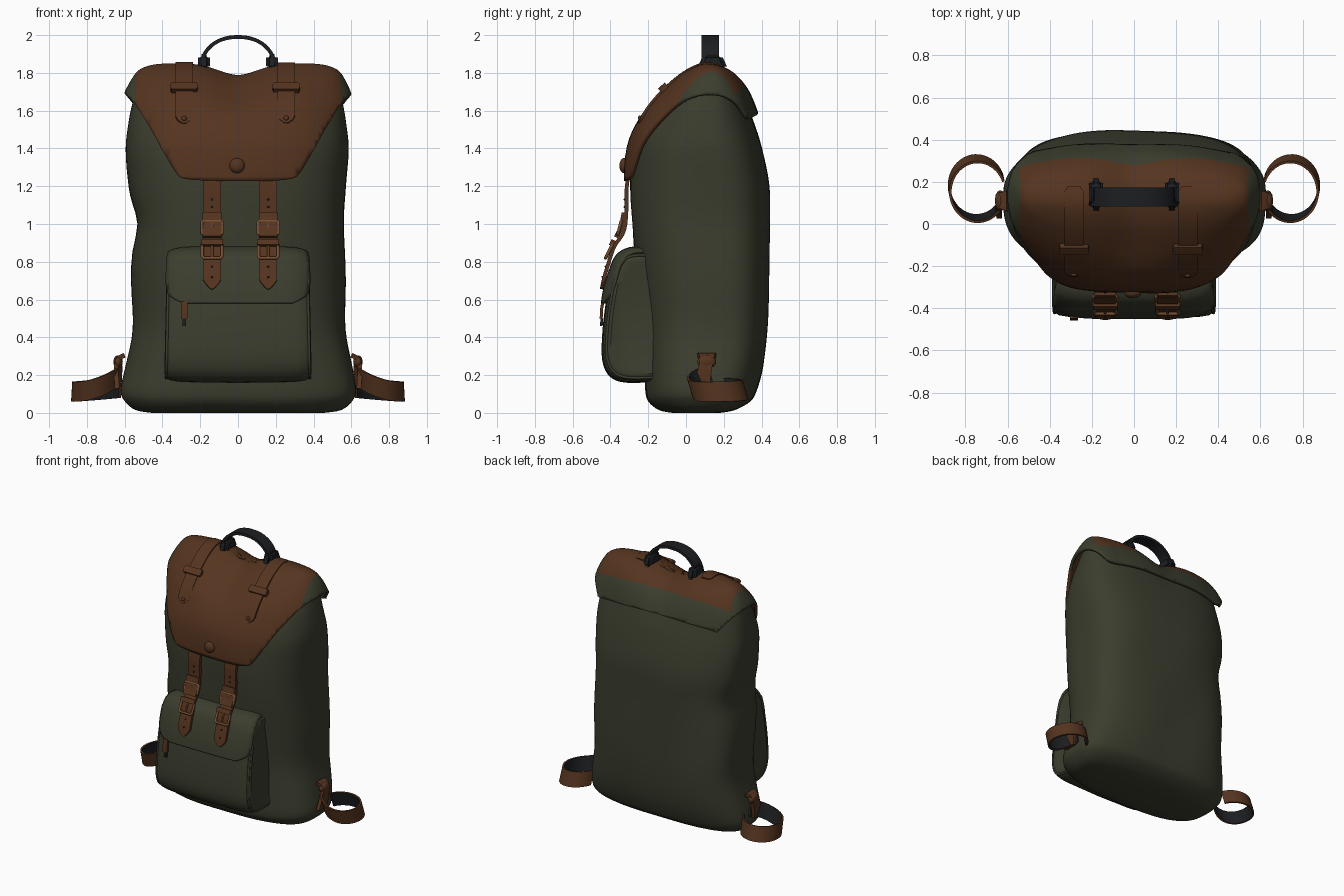
import bpy, bmesh, math
from mathutils import Vector, noise
from mathutils.bvhtree import BVHTree

if "Cube" in bpy.data.objects:
    bpy.data.objects.remove(bpy.data.objects["Cube"])


def material(name, rgb):
    m = bpy.data.materials.new(name)
    m.diffuse_color = (*rgb, 1)
    m.use_nodes = True
    m.node_tree.nodes["Principled BSDF"].inputs["Base Color"].default_value = m.diffuse_color
    return m


GREEN = material("olive canvas", (0.044, 0.047, 0.027))
BROWN = material("brown leather", (0.090, 0.034, 0.0135))
BLACK = material("black webbing", (0.012, 0.013, 0.015))
BRONZE = material("bronze metal", (0.18, 0.075, 0.03))


def smooth(keys, n):
    """Catmull-Rom curve through the keys, n steps per span."""
    out = []
    for i in range(len(keys) - 1):
        a, b, c, d = (keys[min(max(i + k, 0), len(keys) - 1)] for k in (-1, 0, 1, 2))
        for k in range(n):
            t = k / n
            out.append(tuple(0.5 * (2 * q + (r - p) * t + (2 * p - 5 * q + 4 * r - s) * t * t
                                    + (3 * q - p - 3 * r + s) * t ** 3)
                             for p, q, r, s in zip(a, b, c, d)))
    return out + [tuple(keys[-1])]


def finish(bm, name, *mats):
    me = bpy.data.meshes.new(name)
    bm.to_mesh(me)
    bm.free()
    ob = bpy.data.objects.new(name, me)
    for m in mats:
        me.materials.append(m)
    bpy.context.collection.objects.link(ob)
    return ob


def loft(rows, closed=True, caps=True):
    bm = bmesh.new()
    vs = [[bm.verts.new(p) for p in r] for r in rows]
    n = len(rows[0])
    for a, b in zip(vs, vs[1:]):
        for j in range(n if closed else n - 1):
            k = (j + 1) % n
            bm.faces.new((a[j], a[k], b[k], b[j]))
    if caps:
        bm.faces.new(vs[0])
        bm.faces.new(vs[-1])
    bmesh.ops.recalc_face_normals(bm, faces=bm.faces)
    bm.normal_update()
    return bm


def strip(name, pts, side, width, thick, mat, taper=lambda t: 1):
    """Flat strap along a path; side is the direction of its width."""
    pts = [Vector(p) for p in pts]
    side = Vector(side).normalized()
    rows = []
    for i, p in enumerate(pts):
        tan = pts[min(i + 1, len(pts) - 1)] - pts[max(i - 1, 0)]
        nor = tan.cross(side).normalized() * thick / 2
        s = side * width / 2 * taper(i / (len(pts) - 1))
        rows.append([p - s - nor, p + s - nor, p + s + nor, p - s + nor])
    return finish(loft(rows), name, mat)


def tube(name, pts, radius, mat, cyclic=False):
    cu = bpy.data.curves.new(name, 'CURVE')
    cu.dimensions = '3D'
    cu.bevel_depth = radius
    cu.bevel_resolution = 2
    cu.use_fill_caps = True
    sp = cu.splines.new('POLY')
    sp.points.add(len(pts) - 1)
    for q, p in zip(sp.points, pts):
        q.co = (*p, 1)
    sp.use_cyclic_u = cyclic
    cu.materials.append(mat)
    bpy.context.collection.objects.link(bpy.data.objects.new(name, cu))


def blob(name, loc, size, mat, top=None):
    """Ellipsoid, or a bevelled box whose top is scaled when top is given."""
    bm = bmesh.new()
    if top:
        bmesh.ops.create_cube(bm, size=1)
        for v in bm.verts:
            v.co.y *= top if v.co.z > 0 else 1
    else:
        bmesh.ops.create_uvsphere(bm, u_segments=20, v_segments=12, radius=0.5)
    for v in bm.verts:
        v.co = Vector(loc) + v.co * Vector(size)
    if top:
        bmesh.ops.bevel(bm, geom=bm.edges[:], offset=min(size) * 0.3, segments=3, affect='EDGES')
    return finish(bm, name, mat)


# --- main bag: z, half width, front y, back y
KEYS = [(0.0, .46, -.07, .18), (.015, .55, -.14, .26), (.06, .605, -.195, .34),
        (.12, .627, -.212, .375), (.25, .605, -.215, .41), (.45, .568, -.224, .43),
        (.7, .572, -.252, .437), (1.0, .566, -.282, .442), (1.2, .58, -.293, .44),
        (1.4, .595, -.277, .40), (1.55, .575, -.218, .358), (1.64, .555, -.158, .33),
        (1.71, .54, -.09, .30), (1.77, .52, -.015, .25), (1.80, .48, .04, .20),
        (1.815, .40, .08, .155), (1.82, .20, .10, .13), (1.82, .02, .112, .118)]
bag_rows = []
for z, w, yf, yb in smooth(KEYS, 4):
    cy = yf + 0.58 * (yb - yf)
    e = 0.69 + 0.10 * min(max((z - 1.0) / 0.5, 0), 1)
    k = min(max((z - 1.45) / 0.34, 0), 1)
    row = []
    for j in range(112):
        a = 2 * math.pi * j / 112
        c, s = math.cos(a), math.sin(a)
        x = w * math.copysign(abs(c) ** e, c)
        y = (yb - cy if s > 0 else cy - yf) * math.copysign(abs(s) ** e, s)
        # soft cloth folds, a pinch on one side and a sagging middle at the top
        r = 1 + 0.036 * noise.noise(Vector((2.6 * x + 3, 2.6 * y, 1.9 * z + x)))
        pinch = 0.03 * math.exp(-((z - 1.0) / 0.11) ** 2) * max(-c, 0) ** 3
        sag = 0.065 * math.exp(-(x / 0.16) ** 2) * k * k * (3 - 2 * k)
        row.append((x * r + pinch, cy + y * r, max(z, 0) - sag))
    bag_rows.append(row)
bag = finish(loft(bag_rows), "bag_body", GREEN)

# --- lid: the top of the bag shape, trimmed by planes and pushed outwards
bm = bmesh.new()
bm.from_mesh(bag.data)


def cut(co, no, clear):
    bmesh.ops.bisect_plane(bm, geom=bm.verts[:] + bm.edges[:] + bm.faces[:],
                           plane_co=co, plane_no=no, clear_inner=clear)


cut((0, 0, 1.225), (0, 0, 1), True)
cut((0, 0, 1.385), (0, -0.54, 1), True)
for s in (1, -1):
    cut((0, 0, 0.69), (-1.8 * s, 0, 1), True)
    cut((0.515 * s, 0, 0), (1, 0, 0), False)
cut((0, 0, 1.545), (0, -0.6, 1), False)
bmesh.ops.remove_doubles(bm, verts=bm.verts[:], dist=0.004)
for f in bm.faces:
    c = f.calc_center_median()
    f.material_index = 1 if abs(c.x) < 0.515 and (c.z - 0.6 * c.y > 1.545 or c.y < 0) else 0
bm.normal_update()
normals = {v: v.normal.copy() for v in bm.verts}
for _ in range(4):
    normals = {v: sum((normals[e.other_vert(v)] for e in v.link_edges), normals[v].copy()).normalized()
               for v in bm.verts}
for v, n in normals.items():
    low = min(max((1.76 - v.co.z) / 0.12, 0), 1) * min(max((v.co.y + 0.1) / 0.2, 0), 1)
    wide = min(max((abs(v.co.x) - 0.4) / 0.13, 0), 1)
    v.co += n * (0.023 + low * (0.004 + 0.026 * wide))
# even out the trimmed rim
rim = [v for v in bm.verts if v.is_boundary]
for _ in range(5):
    new = {}
    for v in rim:
        near = [e.other_vert(v).co for e in v.link_edges if e.is_boundary]
        new[v] = v.co * 0.5 + sum(near, Vector()) / len(near) * 0.5
    for v, co in new.items():
        v.co = co
bm.normal_update()
lid_tree = BVHTree.FromBMesh(bm)
lid = finish(bm, "lid", GREEN, BROWN)
mod = lid.modifiers.new("thickness", 'SOLIDIFY')
mod.thickness = 0.022
mod.offset = 0


def on_lid(x, deg, lift):
    """Point just above the lid, at an angle around the x axis."""
    d = Vector((0, math.cos(math.radians(deg)), math.sin(math.radians(deg))))
    o = Vector((x, 0.1, 1.4))
    hit = lid_tree.ray_cast(o + d * 2, -d)[0] or o + d * 0.44
    return hit + d * lift


# --- leather tabs with keepers on the lid
for cx in (-0.285, 0.255):
    strip("lid_tab", [on_lid(cx, 80 + 79 * i / 24, 0.011) for i in range(25)], (1, 0, 0), 0.092, 0.016, BROWN,
          lambda t: min(1, 0.25 + math.sqrt(max(1 - t, 0) * 7), 0.65 + t * 8))
    strip("tab_keeper", [on_lid(cx, a, 0.02) for a in (121, 123, 126, 128)], (1, 0, 0), 0.15, 0.03, BROWN,
          lambda t: 1 - 0.12 * abs(2 * t - 1))
    blob("tab_rivet", on_lid(cx, 155, 0.02), (0.028, 0.02, 0.028), BROWN)
blob("lid_button", on_lid(-0.005, 192, 0.014), (0.08, 0.05, 0.08), BROWN)

# --- front pocket: side profile (y, z) lofted across x
PROFILE = smooth([(-.1, .17), (-.31, .163), (-.40, .195), (-.440, .28), (-.44, .42), (-.422, .58),
                  (-.39, .74), (-.345, .83), (-.26, .858), (-.1, .85)], 4)


def pocket_row(x, k):
    return [(x * (1.015 - 0.05 * (z - 0.4)), -.1 + (y + .1) * k, .51 + (z - .51) * k) for y, z in PROFILE]


ENDS = [(.372, .80), (.380, .87), (.372, .93), (.35, .97), (.31, .99), (.25, 1.0)]
sections = [(-x, k) for x, k in ENDS] + [(0, 1.01)] + ENDS[::-1]
finish(loft([pocket_row(x, k) for x, k in sections]), "front_pocket", GREEN)
for s in (-1, 1):
    tube("pocket_piping", pocket_row(0.370 * s, 0.935), 0.008, GREEN)

# --- pocket flap: y, z, half width
rows = []
for y, z, w in smooth([(-.22, .872, .35), (-.30, .868, .365), (-.365, .83, .375), (-.405, .74, .378),
                       (-.428, .66, .376), (-.437, .615, .355), (-.442, .58, .29)], 4):
    rows.append([(w * s, -.1 + (y + .1) * (1 - .15 * abs(s * w / .378) ** 6), z - .02 * abs(s) ** 8 * (z > .8))
                 for s in [i / 16 for i in range(-16, 17)]])
flap = finish(loft(rows, closed=False, caps=False), "pocket_flap", GREEN)
mod = flap.modifiers.new("thickness", 'SOLIDIFY')
mod.thickness = 0.018
mod.offset = 0

# --- zip pull beside the flap
strip("zip_pull", [(-.285, -.440, .59), (-.285, -.447, .55), (-.285, -.449, .50)], (1, 0, 0), 0.036, 0.016, BROWN)
strip("zip_slider", [(-.285, -.446, .50), (-.285, -.448, .46)], (1, 0, 0), 0.02, 0.014, BLACK)


# --- closing straps with buckles
def buckle(x, y, z, up, w, h):
    up = Vector(up).normalized()
    c = Vector((x, y, z))
    pts = [c + Vector((w * a, 0, 0)) + up * h * b for a, b in
           ((-1, -.8), (-.85, -1), (.85, -1), (1, -.8), (1, .8), (.85, 1), (-.85, 1), (-1, .8))]
    tube("buckle_frame", pts, 0.009, BRONZE, True)
    tube("buckle_prong", [c - up * h, c + up * h], 0.006, BRONZE)


for cx in (-0.137, 0.16):
    path = smooth([(cx, -.303, 1.27), (cx, -.315, 1.18), (cx, -.316, 1.06), (cx, -.330, .96),
                   (cx, -.380, .88), (cx, -.408, .80), (cx, -.432, .72), (cx, -.446, .655)], 5)
    strip("closing_strap", path, (1, 0, 0), 0.095, 0.02, BROWN, lambda t: min(1, 0.12 + (1 - t) * 8))
    strip("upper_strap_layer", [(cx, -.328, 1.06), (cx, -.344, .98), (cx, -.370, .93)], (1, 0, 0), 0.10, 0.024, BROWN)
    buckle(cx, -.352, .98, (0, .25, 1), .055, .036)
    buckle(cx, -.406, .86, (0, .5, 1), .052, .045)
    strip("strap_keeper", [(cx, -.382, .915), (cx, -.397, .885)], (1, 0, 0), 0.115, 0.024, BROWN)
    for y, z in ((-.326, 1.13), (-.326, 1.09), (-.427, .775), (-.443, .72)):
        blob("strap_hole", (cx, y, z), (.012, .008, .012), BLACK)

# --- carry handle
arch = [(0.198 * math.copysign(abs(math.cos(a)) ** 0.9, math.cos(a)), 0.128, 1.815 + 0.175 * math.sin(a) ** 0.95)
        for a in [math.pi * i / 32 for i in range(1, 32)]]
strip("carry_handle", [(.198, .128, 1.80)] + arch + [(-.198, .128, 1.80)], (0, 1, 0), 0.092, 0.02, BLACK)
for s in (-1, 1):
    blob("handle_base", (0.18 * s, .14, 1.858), (.066, .17, .085), BLACK, 0.55)

# --- side strap loops, leather outside and dark webbing inside
for s in (-1, 1):
    pts = []
    for i in range(41):
        a = math.radians(-165 + 325 * i / 40)
        near = (1 - math.cos(a)) / 2
        lift = 0.09 * near ** 2 if a < 0 else 0.02 * near
        pts.append((s * (0.745 + 0.13 * math.cos(a)), 0.168 + 0.142 * math.sin(a), 0.112 + lift))
    loop = strip("side_loop", pts, (s * -0.06, -0.3, 1), 0.11, 0.012, BROWN)
    loop.data.materials.append(BLACK)
    for f in loop.data.polygons:
        out = Vector((f.center.x - s * 0.745, f.center.y - 0.168, 0))
        if f.normal.dot(out.normalized()) < -0.6:
            f.material_index = 1
    strip("loop_tab", smooth([(s * .60, .11, .305), (s * .635, .11, .285), (s * .645, .10, .23),
                              (s * .640, .075, .13)], 4), (0, 1, 0), 0.10, 0.025, BROWN,
          lambda t: 1 - 0.3 * math.sin(math.pi * t))
    blob("loop_knot", (s * .635, .11, .27), (.05, .10, .07), BROWN)

# --- smooth shading with crisp edges
for ob in bpy.context.scene.objects:
    ob.select_set(ob.type == 'MESH')
bpy.context.view_layer.objects.active = bag
bpy.ops.object.shade_smooth_by_angle(angle=math.radians(40))
